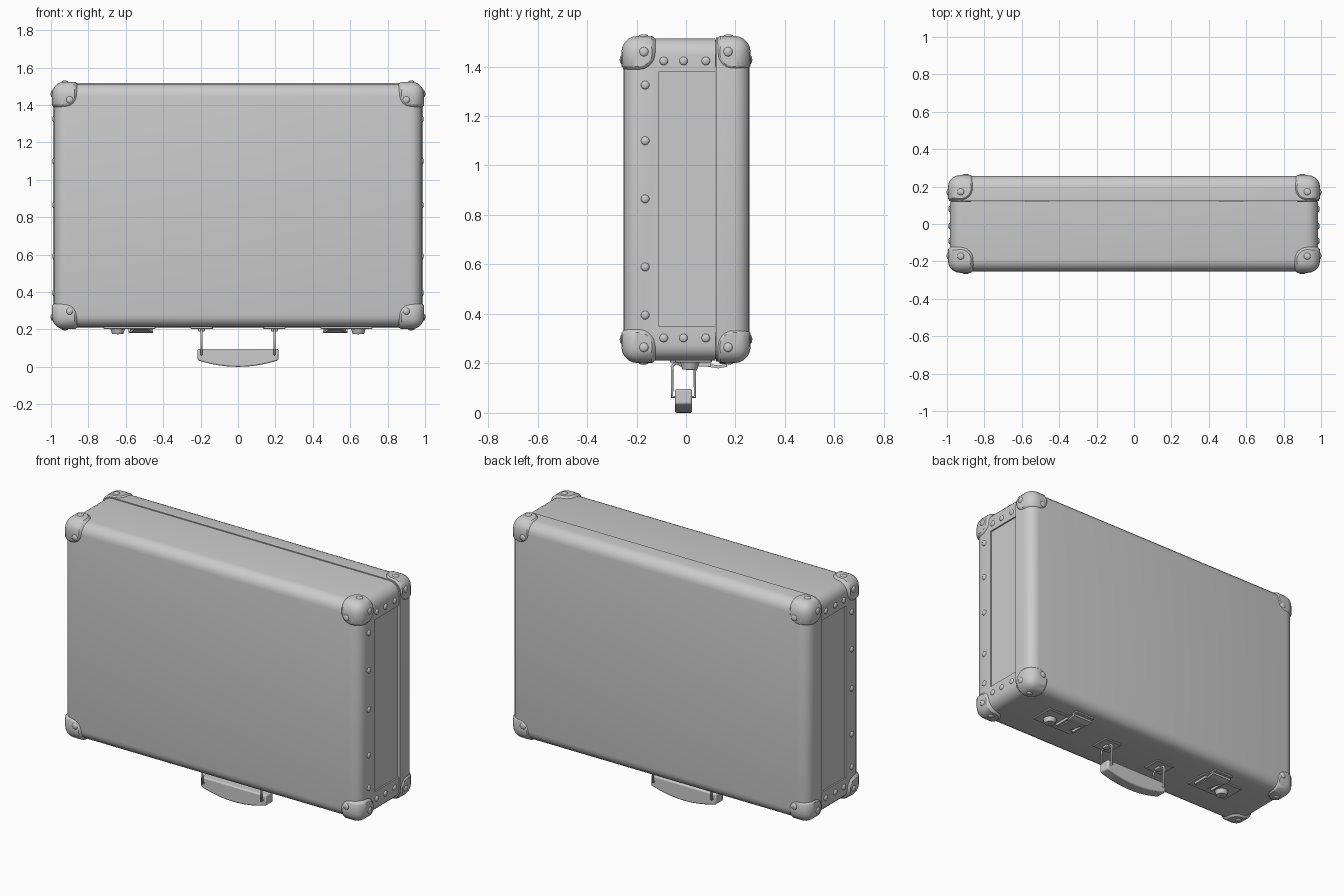
import bpy, bmesh, math
from mathutils import Vector, Matrix

if "Cube" in bpy.data.objects:
    bpy.data.objects.remove(bpy.data.objects["Cube"])

ZC = 0.8625  # height of the case centre


def finish(name, bm):
    me = bpy.data.meshes.new(name)
    bmesh.ops.recalc_face_normals(bm, faces=bm.faces[:])
    bm.to_mesh(me)
    bm.free()
    ob = bpy.data.objects.new(name, me)
    bpy.context.collection.objects.link(ob)
    return ob


def activate(ob):
    bpy.ops.object.select_all(action='DESELECT')
    ob.select_set(True)
    bpy.context.view_layer.objects.active = ob


def smooth(ob, angle=35):
    activate(ob)
    bpy.ops.object.shade_smooth_by_angle(angle=math.radians(angle))


def boolean(ob, cutter, op):
    activate(ob)
    mod = ob.modifiers.new("cut", 'BOOLEAN')
    mod.object, mod.operation, mod.solver = cutter, op, 'EXACT'
    bpy.ops.object.modifier_apply(modifier=mod.name)
    bpy.data.objects.remove(cutter)


def add_box(bm, lo, hi, bevel=0, seg=1):
    lo, hi = Vector(lo), Vector(hi)
    m = Matrix.Translation((lo + hi) / 2) @ Matrix.Diagonal((*(hi - lo), 1))
    vs = bmesh.ops.create_cube(bm, size=1, matrix=m)['verts']
    if bevel:
        es = list({e for v in vs for e in v.link_edges})
        bmesh.ops.bevel(bm, geom=es, offset=bevel, segments=seg, profile=0.5, affect='EDGES')


def shell(hx, hy, hz):
    bm = bmesh.new()
    add_box(bm, (-hx, -hy, ZC - hz), (hx, hy, ZC + hz), 0.065, 5)
    return bm


def cut_y(bm, y, keep_front):
    r = bmesh.ops.bisect_plane(bm, geom=bm.verts[:] + bm.edges[:] + bm.faces[:],
                               plane_co=(0, y, 0), plane_no=(0, 1, 0),
                               clear_outer=keep_front, clear_inner=not keep_front)
    es = [e for e in r['geom_cut'] if isinstance(e, bmesh.types.BMEdge)]
    bmesh.ops.holes_fill(bm, edges=es)


# Case body with recessed side panels
bm = shell(0.984, 0.253, 0.65)
cut_y(bm, 0.119, True)
body = finish("case_body", bm)
bm = bmesh.new()
for s in (-1, 1):
    add_box(bm, (s * 1.03 - 0.055, -0.11, 0.35), (s * 1.03 + 0.055, 0.2, 1.38))
boolean(body, finish("panel_cutter", bm), 'DIFFERENCE')
smooth(body)

# Lid, slightly larger than the body
bm = shell(0.989, 0.257, 0.654)
cut_y(bm, 0.122, False)
smooth(finish("case_lid", bm))

# Corner protectors: enlarged shell trimmed to rounded patches
corners = finish("corner_protectors", shell(0.995, 0.261, 0.661))
bm = bmesh.new()
for sx in (-1, 1):
    for sy in (-1, 1):
        for sz in (-1, 1):
            c = (sx * 0.925, sy * 0.19, ZC + sz * 0.591)
            bmesh.ops.create_uvsphere(bm, u_segments=32, v_segments=20, radius=0.088,
                                      matrix=Matrix.Translation(c))
boolean(corners, finish("corner_cutter", bm), 'INTERSECT')
smooth(corners)


# Rivets: flattened domes
def rivet(bm, pos, axis, r=0.019, h=0.009):
    s = [r, r, r]
    s[axis] = h
    bmesh.ops.create_uvsphere(bm, u_segments=12, v_segments=8, radius=1,
                              matrix=Matrix.Translation(pos) @ Matrix.Diagonal((*s, 1)))


bm = bmesh.new()
for sx in (-1, 1):
    for sz in (-1, 1):
        for sy in (-1, 1):
            rivet(bm, (sx * 0.9, sy * 0.259, ZC + sz * 0.565), 1)
            rivet(bm, (sx * 0.993, sy * 0.17, ZC + sz * 0.597), 0)
            rivet(bm, (sx * 0.926, sy * 0.172, ZC + sz * 0.659), 2)
        for y in (-0.09, -0.01, 0.08):
            rivet(bm, (sx * 0.984, y, ZC + sz * 0.56), 0, 0.017)
    for z in (0.395, 0.59, 0.865, 1.1, 1.325):
        rivet(bm, (sx * 0.984, -0.165, z), 0, 0.017)
smooth(finish("rivets", bm))

# Latches and key locks on the underside
for side, s in (("left", -1), ("right", 1)):
    def span(x0, x1):
        return min(s * x0, s * x1), max(s * x0, s * x1)

    bm = bmesh.new()
    a, b = span(0.44, 0.72)
    add_box(bm, (a, -0.045, 0.203), (b, 0.105, 0.216), 0.003)
    a, b = span(0.455, 0.585)
    add_box(bm, (a, 0.135, 0.198), (b, 0.185, 0.212), 0.003)
    finish(side + "_latch_plate", bm)

    # tapering lever that hooks over the lid
    bm = bmesh.new()
    rows = [(-0.02, 0.035, 0.2), (0.08, 0.045, 0.188), (0.13, 0.065, 0.18), (0.165, 0.065, 0.186)]
    low = [[bm.verts.new((s * 0.52 + k * w, y, z)) for k in (-1, 1)] for y, w, z in rows]
    faces = [bm.faces.new((p[0], p[1], q[1], q[0])) for p, q in zip(low, low[1:])]
    g = bmesh.ops.extrude_face_region(bm, geom=faces)
    bmesh.ops.translate(bm, vec=(0, 0, 0.012),
                        verts=[v for v in g['geom'] if isinstance(v, bmesh.types.BMVert)])
    for k in (-1, 1):
        x = s * 0.52 + k * 0.06
        add_box(bm, (x - 0.006, 0.0, 0.188), (x + 0.006, 0.1, 0.206))
    finish(side + "_latch_lever", bm)

    bm = bmesh.new()
    bmesh.ops.create_cone(bm, cap_ends=True, segments=24, radius1=0.03, radius2=0.04, depth=0.03,
                          matrix=Matrix.Translation((s * 0.643, 0.015, 0.191)))
    add_box(bm, (s * 0.643 - 0.004, 0.0, 0.174), (s * 0.643 + 0.004, 0.03, 0.18))
    smooth(finish(side + "_lock", bm))

    # handle mount with cross strap
    bm = bmesh.new()
    add_box(bm, (s * 0.195 - 0.06, -0.065, 0.203), (s * 0.195 + 0.06, 0.05, 0.216), 0.003)
    add_box(bm, (s * 0.195 - 0.018, -0.03, 0.188), (s * 0.195 + 0.018, 0.01, 0.206), 0.006, 2)
    finish(side + "_handle_mount", bm)

    # wire loop carrying the grip
    cu = bpy.data.curves.new(side + "_handle_wire", 'CURVE')
    cu.dimensions = '3D'
    cu.bevel_depth = 0.006
    cu.bevel_resolution = 2
    sp = cu.splines.new('POLY')
    pts = [(-0.056, 0.065), (-0.056, 0.188), (-0.048, 0.198), (0.028, 0.198), (0.036, 0.188), (0.036, 0.065)]
    sp.points.add(len(pts) - 1)
    for p, (y, z) in zip(sp.points, pts):
        p.co = (s * 0.195, y, z, 1)
    sp.use_cyclic_u = True
    bpy.context.collection.objects.link(bpy.data.objects.new(side + "_handle_wire", cu))

# Grip: flat top, bowed underside
bm = bmesh.new()
n = 16
xs = [0.216 * (2 * i / n - 1) for i in range(n + 1)]
prof = [(x, 0.035 * (x / 0.216) ** 2) for x in xs] + [(0.216, 0.096), (-0.216, 0.096)]
face = bm.faces.new([bm.verts.new((x, -0.045, z)) for x, z in prof])
g = bmesh.ops.extrude_face_region(bm, geom=[face])
bmesh.ops.translate(bm, vec=(0, 0.07, 0), verts=[v for v in g['geom'] if isinstance(v, bmesh.types.BMVert)])
grip = finish("handle_grip", bm)
mod = grip.modifiers.new("soft_edges", 'BEVEL')
mod.width, mod.segments, mod.limit_method = 0.007, 2, 'ANGLE'
smooth(grip)
